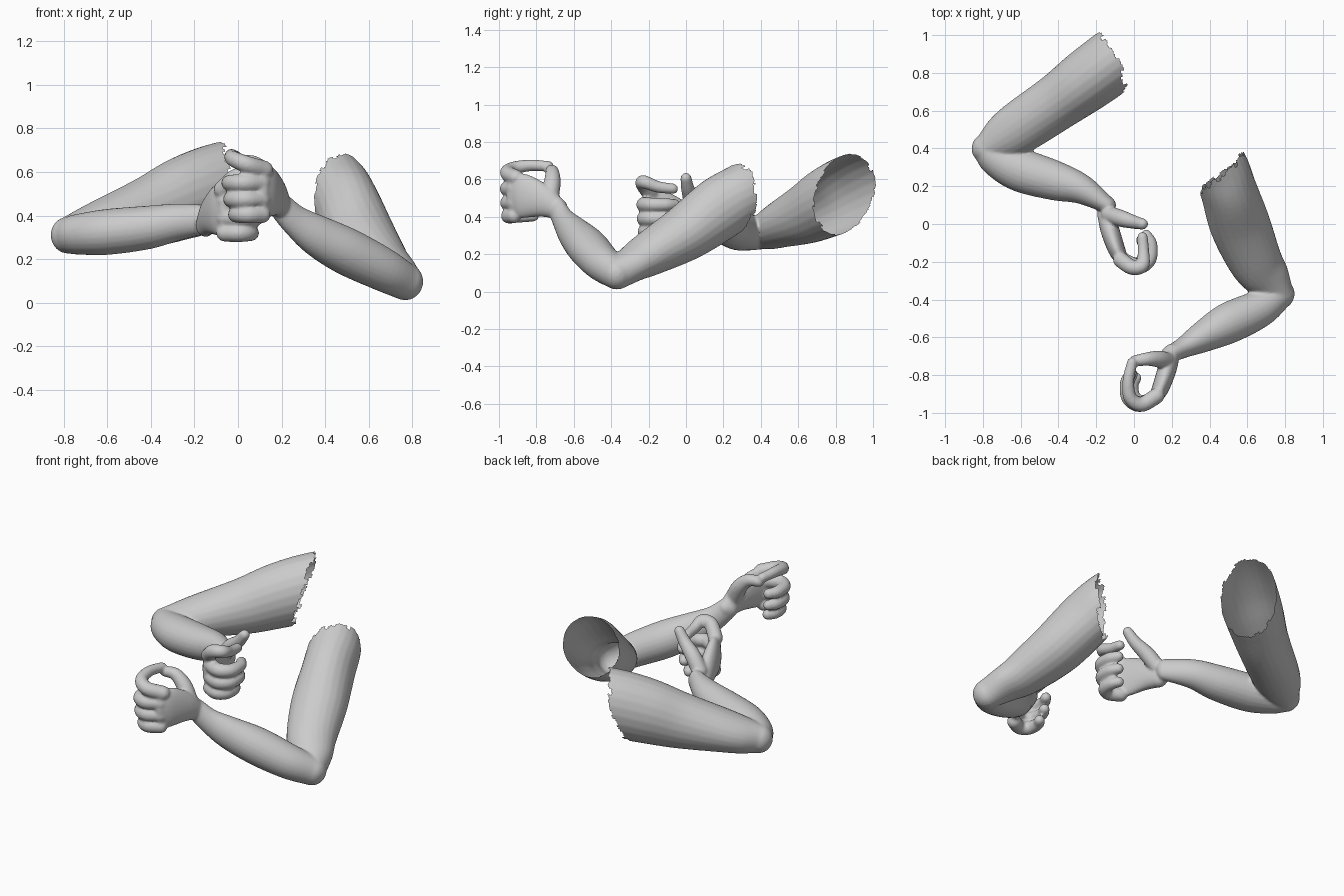
import bpy, bmesh, math, random
from mathutils import Vector

random.seed(4)
if "Cube" in bpy.data.objects:
    bpy.data.objects.remove(bpy.data.objects["Cube"], do_unlink=True)

skin = bpy.data.materials.new("plain_grey")
skin.use_nodes = True
GREY = (0.6, 0.6, 0.6, 1)
skin.diffuse_color = GREY
skin.node_tree.nodes["Principled BSDF"].inputs["Base Color"].default_value = GREY
SIDES = 24


def spline(keys, steps=6):
    """Smooth path through keys of x, y, z, horizontal and vertical radius."""
    k = [Vector(p) for p in keys]
    k = [k[0] * 2 - k[1]] + k + [k[-1] * 2 - k[-2]]
    out = []
    for a, b, c, d in zip(k, k[1:], k[2:], k[3:]):
        for s in range(steps):
            t = s / steps
            out.append((b * 2 + (c - a) * t + (a * 2 - b * 5 + c * 4 - d) * t**2
                        + (b * 3 - a - c * 3 + d) * t**3) / 2)
    return out + [k[-2]]


def limb(bm, keys):
    """Closed tube with elliptical sections and rounded ends."""
    path = spline(keys)
    pos = [Vector(p[:3]) for p in path]
    n = len(path)
    rings = []
    for i, p in enumerate(path):
        t = (pos[min(i + 1, n - 1)] - pos[max(i - 1, 0)]).normalized()
        rings.append((pos[i], t, p[3], p[4]))

    def cap(ring, sign):
        c, t, a, b = ring
        angles = [math.pi / 2 * s / 5 for s in (1, 2, 3, 4, 4.8)]
        return [(c + t * sign * min(a, b) * math.sin(g), t, a * math.cos(g), b * math.cos(g))
                for g in angles]

    rings = cap(rings[0], -1)[::-1] + rings + cap(rings[-1], 1)
    loops = []
    for c, t, a, b in rings:
        side = t.cross(Vector((0, 0, 1))).normalized()
        up = side.cross(t)
        turn = [2 * math.pi * j / SIDES for j in range(SIDES)]
        loops.append([bm.verts.new(c + side * a * math.cos(g) + up * b * math.sin(g)) for g in turn])
    for p, q in zip(loops, loops[1:]):
        for j in range(SIDES):
            m = (j + 1) % SIDES
            bm.faces.new((p[j], p[m], q[m], q[j]))
    bm.faces.new(loops[0][::-1])
    bm.faces.new(loops[-1])


def hand(bm, place, index, thumb):
    """Palm and three curled fingers, then the posed index finger and thumb."""
    def part(keys):
        limb(bm, [place(*k) for k in keys])
    part([(.20, -.68, .44, .045, .055), (.175, -.77, .485, .05, .09),
          (.14, -.87, .51, .045, .12), (.11, -.925, .51, .035, .115)])
    for z, reach in ((.55, 1), (.475, .95), (.405, .8)):
        x, y = .11, -.92
        curl = ((0, 0, .04), (-.08, -.035, .041), (-.14, 0, .038), (-.15, .08, .034), (-.125, .13, .03))
        part([(x + dx * reach, y + dy * reach, z, r, r) for dx, dy, r in curl])
    for keys in (index, thumb):
        limb(bm, [(*k, k[-1]) for k in keys])


def arm(name, upper, forearm, place, index, thumb, centre, normal):
    bm = bmesh.new()
    limb(bm, upper)
    limb(bm, forearm)
    hand(bm, place, index, thumb)
    bmesh.ops.recalc_face_normals(bm, faces=bm.faces)
    mesh = bpy.data.meshes.new(name)
    bm.to_mesh(mesh)
    bm.free()
    obj = bpy.data.objects.new(name, mesh)
    bpy.context.collection.objects.link(obj)
    # Fuse the limbs into a single skin
    fuse = obj.modifiers.new("fuse", 'REMESH')
    fuse.mode = 'VOXEL'
    fuse.voxel_size = .008
    soft = obj.modifiers.new("soften", 'SMOOTH')
    soft.factor, soft.iterations = .5, 5
    graph = bpy.context.evaluated_depsgraph_get()
    obj.data = bpy.data.meshes.new_from_object(obj.evaluated_get(graph))
    obj.modifiers.clear()
    # Torn open shoulder
    bm = bmesh.new()
    bm.from_mesh(obj.data)
    c, nrm = Vector(centre), Vector(normal).normalized()
    tear = [random.uniform(-.015, .015) for _ in range(40)]
    side = nrm.cross(Vector((0, 0, 1))).normalized()
    up = side.cross(nrm)

    def torn(f):
        d = f.calc_center_median() - c
        g = math.atan2(d.dot(up), d.dot(side)) / (2 * math.pi) + .5
        return d.length < .45 and d.dot(nrm) > tear[int(g * 40) % 40]
    bmesh.ops.delete(bm, geom=[f for f in bm.faces if torn(f)], context='FACES')
    bm.to_mesh(obj.data)
    bm.free()
    obj.data.materials.clear()
    obj.data.materials.append(skin)
    obj.data.polygons.foreach_set("use_smooth", [True] * len(obj.data.polygons))


arm("left_arm",
    [(.77, -.37, .095, .08, .085), (.71, -.29, .145, .12, .095), (.64, -.19, .205, .143, .12),
     (.56, 0, .315, .16, .15), (.50, .18, .445, .15, .17), (.45, .31, .53, .15, .16),
     (.36, .45, .62, .14, .15)],
    [(.77, -.37, .095, .08, .085), (.66, -.45, .155, .10, .10), (.5, -.525, .235, .108, .108),
     (.36, -.60, .31, .082, .095), (.26, -.655, .38, .055, .072), (.19, -.69, .45, .045, .06)],
    lambda x, y, z, a, b: (x, y, z, a, b),
    [(.12, -.91, .61, .042), (.04, -.955, .635, .04), (-.02, -.92, .66, .036),
     (-.03, -.83, .675, .031), (-.01, -.735, .67, .028)],
    [(.18, -.73, .50, .05), (.13, -.715, .585, .045), (.07, -.715, .64, .036), (.005, -.725, .645, .03)],
    (.46, .26, .55), (-.66, .75, .05))

arm("right_arm",
    [(-.78, .40, .31, .08, .085), (-.70, .45, .33, .12, .105), (-.6, .515, .36, .14, .125),
     (-.4, .65, .42, .15, .165), (-.25, .76, .48, .165, .19), (-.1, .87, .53, .17, .2),
     (.08, 1.0, .57, .17, .2)],
    [(-.78, .40, .31, .08, .085), (-.72, .345, .315, .10, .095), (-.6, .285, .325, .115, .105),
     (-.42, .23, .345, .105, .10), (-.28, .185, .37, .08, .085), (-.14, .10, .385, .045, .065)],
    lambda x, y, z, a, b: (.05 - x, y + .73, z - .085, a, b),
    [(-.07, -.19, .52, .042), (-.01, -.23, .575, .04), (.045, -.22, .585, .036),
     (.05, -.15, .56, .031), (.045, -.07, .55, .028)],
    [(-.13, .05, .42, .045), (-.07, .03, .49, .045), (0, .01, .55, .036), (.045, 0, .605, .03)],
    (-.14, .85, .51), (.9, .43, -.27))
